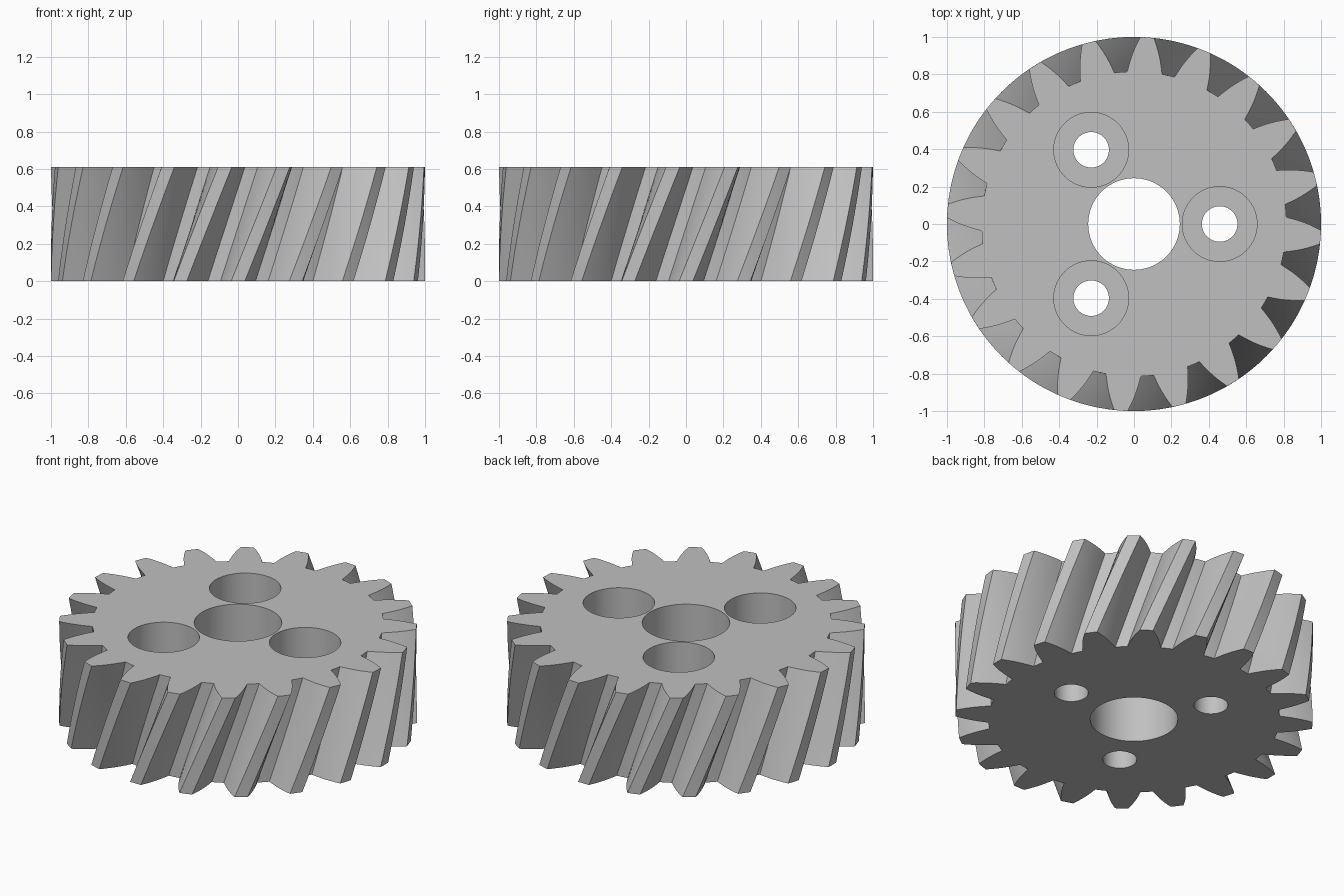
import bpy
import bmesh
from math import radians, sin, cos, tau

cube = bpy.data.objects.get("Cube")
if cube:
    bpy.data.objects.remove(cube, do_unlink=True)

TEETH = 20
HEIGHT = 0.61
TWIST = radians(14)      # helix turn from bottom to top
PHASE = radians(14)      # tooth centre on the top face
LAYERS = 12
# Flank of one tooth: radius and half angle in degrees, root to tip
FLANK = [(0.815, 6.6), (0.85, 5.85), (0.88, 5.2), (0.91, 4.5),
         (0.94, 3.75), (0.97, 2.95), (1.0, 2.1)]

steel = bpy.data.materials.new("plain grey steel")
steel.use_nodes = True
GREY = (0.53, 0.53, 0.53, 1)
steel.diffuse_color = GREY
steel.node_tree.nodes["Principled BSDF"].inputs["Base Color"].default_value = GREY


def gear_outline():
    """Polar points (radius, angle) once around all the teeth."""
    rising = [(r, -radians(a)) for r, a in FLANK]
    falling = [(r, -a) for r, a in reversed(rising)]
    tooth = rising + [(1.0, 0)] + falling + [(FLANK[0][0], radians(9))]
    return [(r, a + tau * i / TEETH) for i in range(TEETH) for r, a in tooth]


def make_gear():
    bm = bmesh.new()
    outline = gear_outline()
    rings = []
    for k in range(LAYERS + 1):
        t = k / LAYERS
        turn = PHASE - TWIST * (1 - t)
        rings.append([bm.verts.new((r * cos(a + turn), r * sin(a + turn), HEIGHT * t))
                      for r, a in outline])
    # Twisted walls between neighbouring layers
    n = len(outline)
    for low, high in zip(rings, rings[1:]):
        for i in range(n):
            j = (i + 1) % n
            bm.faces.new((low[i], low[j], high[j], high[i]))
    # Flat end faces
    bm.faces.new(rings[-1])
    bm.faces.new(rings[0][::-1])
    mesh = bpy.data.meshes.new("helical_gear")
    bm.to_mesh(mesh)
    bm.free()
    mesh.materials.append(steel)
    obj = bpy.data.objects.new("helical_gear", mesh)
    bpy.context.collection.objects.link(obj)
    return obj


def drill(target, name, radius, x, y, bottom):
    """Cut a round hole from the top face down to the given height."""
    top = HEIGHT + 0.1
    bpy.ops.mesh.primitive_cylinder_add(vertices=64, radius=radius, depth=top - bottom,
                                        location=(x, y, (top + bottom) / 2))
    cutter = bpy.context.object
    cutter.name = name
    cutter.hide_render = True
    cutter.data.materials.append(steel)
    bpy.ops.object.select_all(action='DESELECT')
    target.select_set(True)
    bpy.context.view_layer.objects.active = target
    mod = target.modifiers.new(name, 'BOOLEAN')
    mod.operation = 'DIFFERENCE'
    mod.solver = 'EXACT'
    mod.object = cutter
    bpy.ops.object.modifier_apply(modifier=name)
    bpy.data.objects.remove(cutter, do_unlink=True)


gear = make_gear()

# Central shaft bore
drill(gear, "shaft_bore", 0.245, 0, 0, -0.1)

# Three counterbored bolt holes
for i in range(3):
    a = tau * i / 3
    x, y = 0.458 * cos(a), 0.458 * sin(a)
    drill(gear, "bolt_hole", 0.095, x, y, -0.1)
    drill(gear, "counterbore", 0.2, x, y, 0.3)

bpy.ops.object.select_all(action='DESELECT')
gear.select_set(True)
bpy.context.view_layer.objects.active = gear
bpy.ops.object.shade_smooth_by_angle(angle=radians(25))
